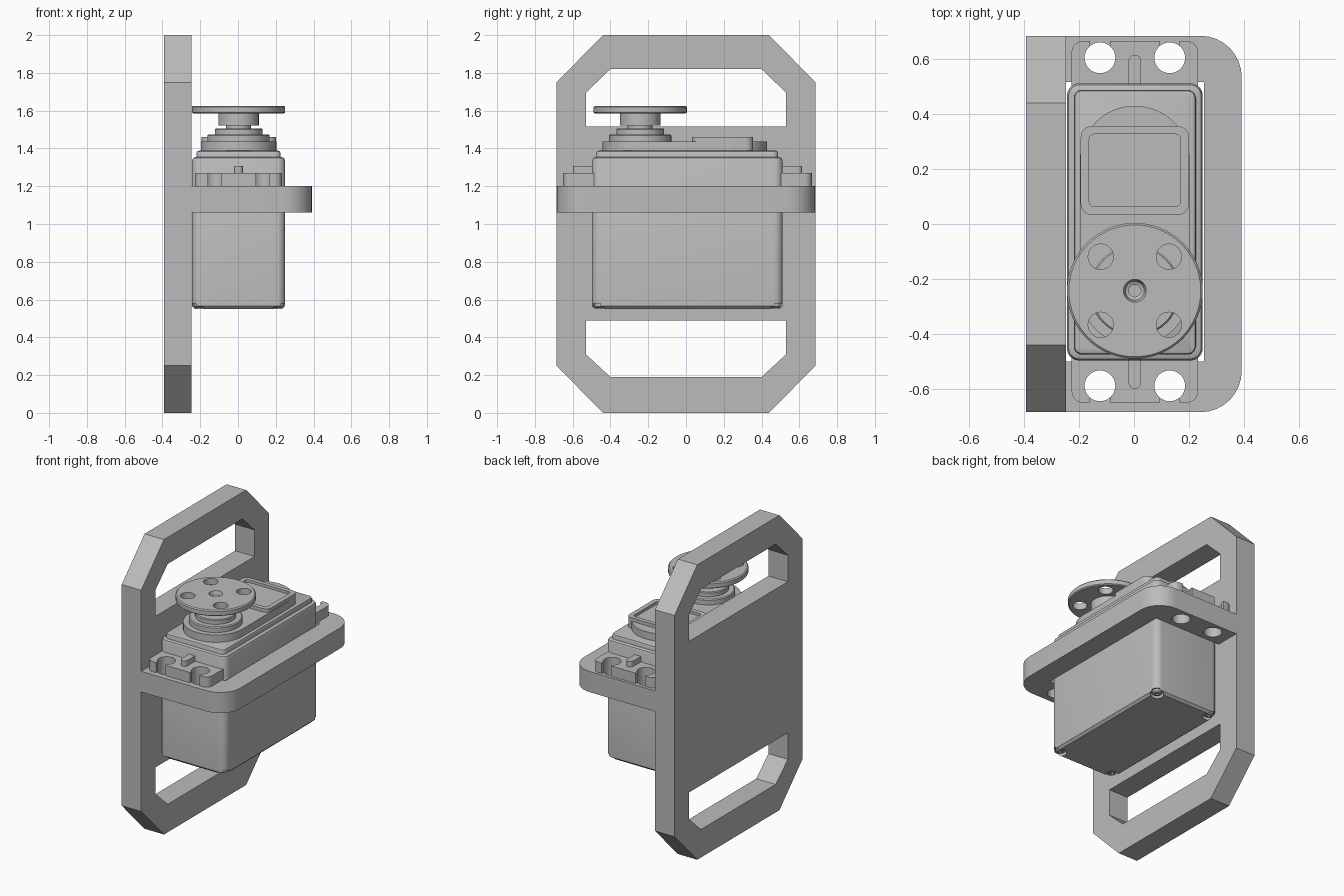
import bpy, bmesh, math
from mathutils import Matrix

cube = bpy.data.objects.get("Cube")
if cube:
    bpy.data.objects.remove(cube, do_unlink=True)

grey = bpy.data.materials.new("light grey")
grey.use_nodes = True
COLOUR = (0.5, 0.5, 0.5, 1)
grey.diffuse_color = COLOUR
grey.node_tree.nodes["Principled BSDF"].inputs["Base Color"].default_value = COLOUR

CX, CY = 0.003, 0.008      # servo centre
GY = -0.243                # output shaft


def loft(name, sections):
    """Join equal-length closed rings of points into a capped solid."""
    bm = bmesh.new()
    rings = [[bm.verts.new(p) for p in ring] for ring in sections]
    n = len(rings[0])
    for a, b in zip(rings, rings[1:]):
        for i in range(n):
            bm.faces.new((a[i], a[(i + 1) % n], b[(i + 1) % n], b[i]))
    bm.faces.new(rings[0][::-1])
    bm.faces.new(rings[-1])
    bmesh.ops.recalc_face_normals(bm, faces=bm.faces)
    mesh = bpy.data.meshes.new(name)
    bm.to_mesh(mesh)
    bm.free()
    mesh.materials.append(grey)
    ob = bpy.data.objects.new(name, mesh)
    bpy.context.collection.objects.link(ob)
    return ob


def round_rect(x0, x1, y0, y1, r, z, seg=6):
    pts = []
    corners = ((x1 - r, y1 - r), (x0 + r, y1 - r), (x0 + r, y0 + r), (x1 - r, y0 + r))
    for k, (cx, cy) in enumerate(corners):
        for i in range(seg + 1):
            a = math.pi / 2 * (k + i / seg)
            pts.append((cx + r * math.cos(a), cy + r * math.sin(a), z))
    return pts


def slab(name, x0, x1, y0, y1, r, z0, z1, top=0.0, bottom=0.0, seg=6):
    """Rounded block with optional chamfered top and bottom edges."""
    levels = [(bottom, z0)] if bottom else []
    levels += [(0, z0 + bottom), (0, z1 - top)]
    levels += [(top * 0.3, z1 - top * 0.3), (top, z1)] if top else []
    return loft(name, [round_rect(x0 + i, x1 - i, y0 + i, y1 - i, max(r - i, 0.004), z, seg)
                       for i, z in levels])


def turned(name, x, y, profile, seg=48):
    """Round part from (radius, height) pairs."""
    return loft(name, [[(x + r * math.cos(math.tau * i / seg), y + r * math.sin(math.tau * i / seg), z)
                        for i in range(seg)] for r, z in profile])


def box(name, x0, x1, y0, y1, z0, z1):
    return loft(name, [[(x0, y0, z), (x1, y0, z), (x1, y1, z), (x0, y1, z)] for z in (z0, z1)])


def plate(name, outline, x0, x1):
    return loft(name, [[(x, y, z) for y, z in outline] for x in (x0, x1)])


def cut(ob, cutters):
    for c in cutters:
        c.hide_render = True
        m = ob.modifiers.new("cut", 'BOOLEAN')
        m.operation, m.solver, m.object = 'DIFFERENCE', 'EXACT', c
    bpy.context.view_layer.update()
    mesh = bpy.data.meshes.new_from_object(ob.evaluated_get(bpy.context.evaluated_depsgraph_get()))
    ob.modifiers.clear()
    ob.data = mesh
    for c in cutters:
        bpy.data.objects.remove(c, do_unlink=True)


def smooth(ob):
    bpy.ops.object.select_all(action='DESELECT')
    ob.select_set(True)
    bpy.context.view_layer.objects.active = ob
    bpy.ops.object.shade_smooth_by_angle(angle=math.radians(30))


# Back plate with two chamfered hand openings
right_side = [(0.44, 0), (0.685, 0.25), (0.685, 1.75), (0.44, 2)]
outline = right_side + [(-y, z) for y, z in reversed(right_side)]
back_plate = plate("back_plate", outline, -0.393, -0.247)
window = [(0.53, 1.515), (0.53, 1.695), (0.40, 1.82)]
window += [(-y, z) for y, z in reversed(window)]
low = [(0.53, 0.49), (0.53, 0.31), (0.40, 0.19)]
low += [(-y, z) for y, z in reversed(low)]
cut(back_plate, [plate("upper_cutter", window, -0.6, 0), plate("lower_cutter", low, -0.6, 0)])

# Shelf with rounded outer corners, servo opening and screw holes
R, X1, Y1 = 0.15, 0.392, 0.685
arc = [(X1 - R + R * math.sin(a), Y1 - R + R * math.cos(a))
       for a in [math.pi / 2 * i / 8 for i in range(9)]]
half = [(-0.247, Y1)] + arc
edge = half + [(x, -y) for x, y in reversed(half)]
shelf = loft("shelf", [[(x, y, z) for x, y in edge] for z in (1.06, 1.2)])
holes = [(CX + sx * 0.127, CY + sy * 0.597) for sx in (-1, 1) for sy in (-1, 1)]
cut(shelf, [box("opening_cutter", -0.3, 0.255, -0.5, 0.516, 0.9, 1.4)] +
    [turned("hole_cutter", x, y, [(0.056, 0.9), (0.056, 1.4)], 32) for x, y in holes])

# Servo case, with notched lower corners
case = slab("servo_case", -0.244, 0.25, -0.497, 0.512, 0.045, 0.55, 1.355, top=0.02, bottom=0.015)
corners = [(CX + sx * 0.207, CY + sy * 0.463) for sx in (-1, 1) for sy in (-1, 1)]
cut(case, [turned("notch_cutter", x, y, [(0.04, 0.5), (0.04, 0.578)], 24) for x, y in corners])
case_screws = []
for x, y in corners:
    screw = turned("case_screw", x, y, [(0.022, 0.556), (0.03, 0.563), (0.03, 0.582)], 24)
    cut(screw, [turned("socket_cutter", x, y, [(0.012, 0.5), (0.012, 0.57)], 6)])
    case_screws.append(screw)

# Mounting ears with open screw slots and a centre rib
ears = []
for s in (-1, 1):
    def span(a, b):
        return sorted((CY + s * a, CY + s * b))
    ear = slab("mounting_ear", CX - 0.23, CX + 0.23, *span(0.44, 0.658), 0.04, 1.2, 1.27)
    cutters = []
    for x, y in holes:
        if y * s > 0:
            cutters.append(turned("ear_hole_cutter", x, y, [(0.056, 1.1), (0.056, 1.4)], 32))
            cutters.append(box("ear_slot_cutter", x - 0.036, x + 0.036, *span(0.6, 0.75), 1.1, 1.4))
    cut(ear, cutters)
    rib = slab("ear_rib", CX - 0.023, CX + 0.023, *span(0.48, 0.607), 0.022, 1.25, 1.307)
    ears += [ear, rib]

# Stepped gearbox cover
lid = slab("gearbox_lid", CX - 0.222, CX + 0.222, -0.475, 0.488, 0.03, 1.34, 1.388, top=0.012)
gear_cover = slab("gear_cover", CX - 0.2, CX + 0.2, GY - 0.2, 0.43, 0.199, 1.38, 1.438, seg=14)
cap = slab("motor_cover", CX - 0.197, CX + 0.197, 0.033, 0.356, 0.04, 1.38, 1.461)
cut(cap, [slab("recess_cutter", CX - 0.166, CX + 0.166, 0.064, 0.327, 0.018, 1.443, 1.6)])

# Output shaft collar
collar = turned("shaft_collar", CX, GY, [(0.165, 1.42), (0.165, 1.469), (0.159, 1.475), (0.126, 1.475),
                                         (0.126, 1.501), (0.121, 1.506), (0.066, 1.506), (0.066, 1.53)])

# Round horn: hub and disc with four holes and a countersunk centre
horn = turned("servo_horn", CX, GY, [(0.107, 1.522), (0.107, 1.585), (0.24, 1.585), (0.247, 1.591),
                                     (0.247, 1.619), (0.24, 1.626)], 64)
cut(horn, [turned("horn_hole_cutter", CX + sx * 0.124, GY + sy * 0.124, [(0.046, 1.56), (0.046, 1.7)], 32)
           for sx in (-1, 1) for sy in (-1, 1)] +
    [turned("centre_cutter", CX, GY, [(0.022, 1.56), (0.022, 1.595), (0.034, 1.6), (0.042, 1.627),
                                      (0.042, 1.7)], 32)])

for ob in [shelf, case, lid, gear_cover, cap, collar, horn] + ears + case_screws:
    smooth(ob)
